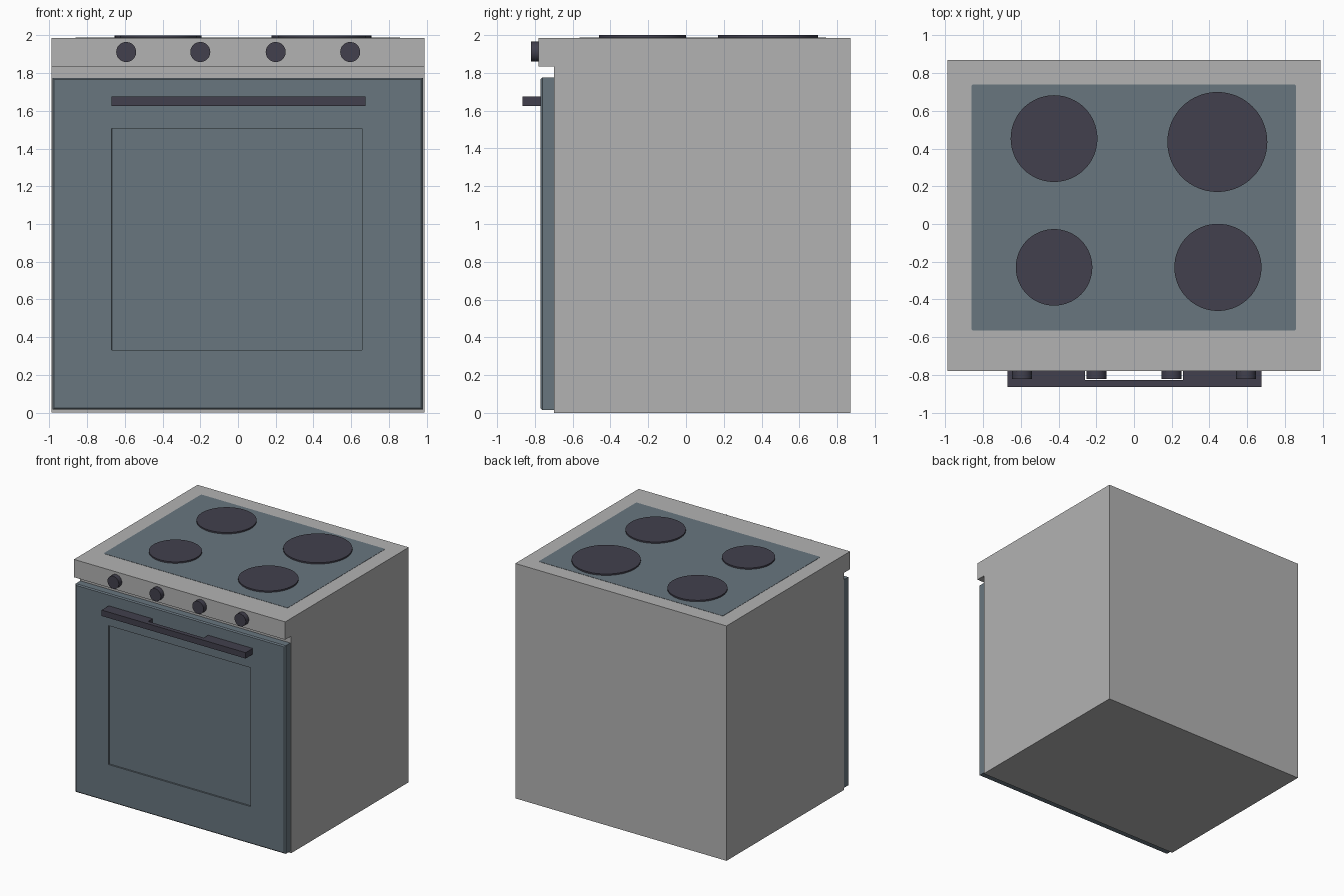
import bpy, bmesh, math
from mathutils import Vector, Matrix

if "Cube" in bpy.data.objects:
    bpy.data.objects.remove(bpy.data.objects["Cube"])


def material(name, rgb):
    m = bpy.data.materials.new(name)
    m.diffuse_color = (*rgb, 1)
    m.use_nodes = True
    m.node_tree.nodes["Principled BSDF"].inputs["Base Color"].default_value = m.diffuse_color
    return m


GREY = material("light_grey", (0.45, 0.45, 0.45))
SLATE = material("slate_blue", (0.14, 0.181, 0.212))
DARK = material("dark_charcoal", (0.054, 0.051, 0.074))


def finish(bm, name, mat):
    bmesh.ops.recalc_face_normals(bm, faces=bm.faces)
    me = bpy.data.meshes.new(name)
    bm.to_mesh(me)
    bm.free()
    me.materials.append(mat)
    ob = bpy.data.objects.new(name, me)
    bpy.context.collection.objects.link(ob)
    return ob


def box_bm(lo, hi):
    lo, hi = Vector(lo), Vector(hi)
    bm = bmesh.new()
    bmesh.ops.create_cube(bm, size=1, matrix=Matrix.Translation((lo + hi) / 2)
                          @ Matrix.Diagonal((*(hi - lo), 1)))
    return bm


def prism(name, mat, points, move):
    """Extrude a closed outline along a vector."""
    bm = bmesh.new()
    face = bm.faces.new([bm.verts.new(p) for p in points])
    ext = bmesh.ops.extrude_face_region(bm, geom=[face], use_keep_orig=True)
    bmesh.ops.translate(bm, vec=move,
                        verts=[v for v in ext["geom"] if isinstance(v, bmesh.types.BMVert)])
    return finish(bm, name, mat)


def disc(name, mat, centre, radius, depth, rot=None, sides=64):
    bm = bmesh.new()
    bmesh.ops.create_cone(bm, cap_ends=True, segments=sides, radius1=radius, radius2=radius,
                          depth=depth, matrix=Matrix.Translation(centre) @ (rot or Matrix()))
    ob = finish(bm, name, mat)
    bpy.ops.object.select_all(action='DESELECT')
    ob.select_set(True)
    bpy.context.view_layer.objects.active = ob
    bpy.ops.object.shade_smooth_by_angle(angle=math.radians(35))
    return ob


TOP = 1.986

# Cabinet with overhanging control panel
side = [(-0.70, 0), (0.87, 0), (0.87, TOP), (-0.78, TOP), (-0.78, 1.835), (-0.70, 1.835)]
prism("cabinet", GREY, [(-0.988, y, z) for y, z in side], (1.976, 0, 0))

# Oven door: bevelled slab with a recessed window
bm = box_bm((-0.985, -0.77, 0.015), (0.98, -0.70, 1.775))
front = [e for e in bm.edges if all(v.co.y < -0.75 for v in e.verts)]
bmesh.ops.bevel(bm, geom=front, offset=0.009, segments=1, affect='EDGES')
face = min(bm.faces, key=lambda f: f.calc_center_median().y)
bmesh.ops.inset_individual(bm, faces=[face], thickness=0.3)
for v in face.verts:
    v.co.x = -0.67 if v.co.x < 0 else 0.658
    v.co.z = 0.332 if v.co.z < 0.9 else 1.506
bmesh.ops.inset_individual(bm, faces=[face], thickness=0.001, depth=-0.012)
finish(bm, "oven_door", SLATE)

# Door handle: bar with two wide mounts, as one U-shaped outline
outline = [(-0.67, -0.77), (-0.67, -0.865), (0.677, -0.865), (0.677, -0.77),
           (0.26, -0.77), (0.26, -0.828), (-0.26, -0.828), (-0.26, -0.77)]
prism("door_handle", DARK, [(x, y, 1.625) for x, y in outline], (0, 0, 0.05))

# Control knobs
for i, x in enumerate((-0.593, -0.2, 0.2, 0.595)):
    disc(f"knob_{i + 1}", DARK, (x, -0.799, 1.912), 0.053, 0.044,
         Matrix.Rotation(math.pi / 2, 4, 'X'), 32)

# Glass cooktop plate with small rounded corners
bm = box_bm((-0.863, -0.565, TOP - 0.002), (0.86, 0.74, TOP + 0.002))
upright = [e for e in bm.edges if abs(e.verts[0].co.z - e.verts[1].co.z) > 0.001]
bmesh.ops.bevel(bm, geom=upright, offset=0.012, segments=3, profile=0.5, affect='EDGES')
finish(bm, "cooktop", SLATE)

# Hotplates
for i, (x, y, r) in enumerate(((-0.424, 0.453, 0.23), (0.442, 0.435, 0.265),
                               (-0.424, -0.23, 0.203), (0.445, -0.23, 0.231))):
    disc(f"hotplate_{i + 1}", DARK, (x, y, TOP + 0.007), r, 0.014)
